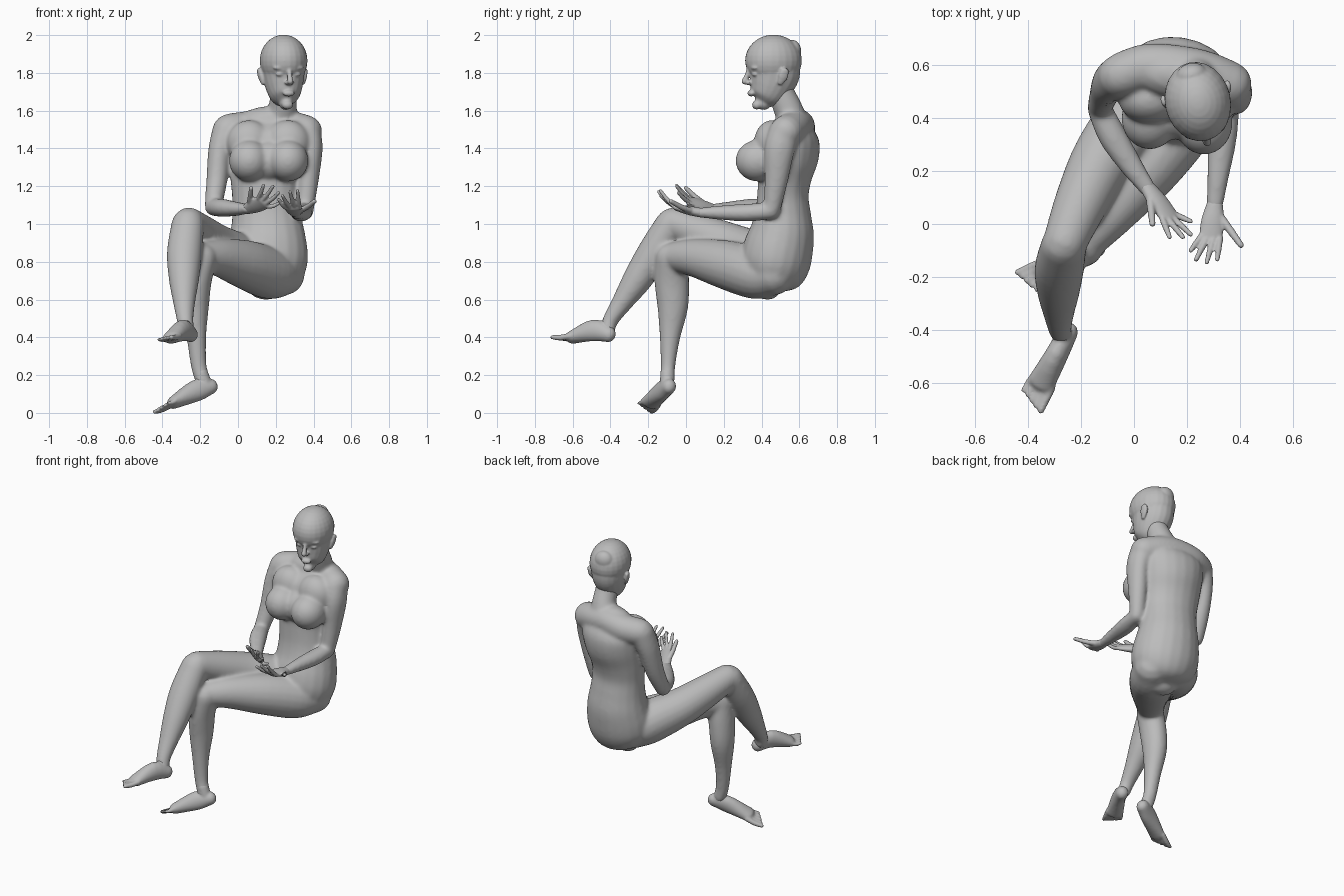
import bpy, bmesh, math
from mathutils import Vector, Matrix

default = bpy.data.objects.get("Cube")
if default:
    bpy.data.objects.remove(default)

clay = bpy.data.materials.new("clay grey")
clay.use_nodes = True
clay.diffuse_color = (.5, .5, .5, 1)
clay.node_tree.nodes["Principled BSDF"].inputs["Base Color"].default_value = clay.diffuse_color


def catmull(p, q, r, s, t):
    return .5 * (2 * q + (r - p) * t + (2 * p - 5 * q + 4 * r - s) * t ** 2 + (3 * q - p - 3 * r + s) * t ** 3)


def loft(bm, rows, side=(1, 0, 0), sides=20, steps=4):
    """Round-ended tube through rows of x, y, z, side radius and optional cross radius."""
    rows = [list(row) + [row[-1]] * (5 - len(row)) for row in rows]
    keys = [(Vector(row[:3]), Vector(row[3:])) for row in rows]
    keys = [keys[0]] + keys + [keys[-1]]
    path = []
    for i in range(len(keys) - 3):
        window = keys[i:i + 4]
        for k in range(steps):
            path.append([catmull(*[key[j] for key in window], k / steps) for j in (0, 1)])
    path.append(list(keys[-1]))
    first = (path[0][0] - path[1][0]).normalized()
    last = (path[-1][0] - path[-2][0]).normalized()

    def cap(end, direction):
        centre, radii = end
        angles = [math.radians(a) for a in (25, 50, 75)]
        return [[centre + direction * min(radii) * math.sin(a), radii * math.cos(a)] for a in angles]

    path = cap(path[0], first)[::-1] + path + cap(path[-1], last)
    loops = []
    for i, (centre, radii) in enumerate(path):
        along = (path[min(i + 1, len(path) - 1)][0] - path[max(i - 1, 0)][0]).normalized()
        across = Vector(side)
        across = (across - along * across.dot(along)).normalized()
        other = along.cross(across)
        loops.append([bm.verts.new(centre + across * radii.x * math.cos(a) + other * radii.y * math.sin(a))
                      for a in [math.tau * k / sides for k in range(sides)]])
    for lower, upper in zip(loops, loops[1:]):
        for k in range(sides):
            n = (k + 1) % sides
            bm.faces.new((lower[k], lower[n], upper[n], upper[k]))
    bm.faces.new(loops[0][::-1])
    bm.faces.new(loops[-1])


def ball(bm, centre, radii):
    matrix = Matrix.Translation(centre) @ Matrix.Diagonal(tuple(radii) + (1,))
    bmesh.ops.create_uvsphere(bm, u_segments=24, v_segments=16, radius=1, matrix=matrix)


def digit(bm, base, tip, radius):
    middle = base.lerp(tip, .5) - Vector((0, 0, .005))
    loft(bm, [(*base, radius), (*middle, radius * .95), (*tip, radius * .75)], side=(.6, .1, .7), sides=10)


def finish(bm, name, voxel, smoothing):
    """Fuse the overlapping parts into one skin and soften the joins."""
    bmesh.ops.recalc_face_normals(bm, faces=bm.faces)
    mesh = bpy.data.meshes.new(name)
    bm.to_mesh(mesh)
    bm.free()
    mesh.materials.append(clay)
    obj = bpy.data.objects.new(name, mesh)
    bpy.context.collection.objects.link(obj)
    remesh = obj.modifiers.new("blend parts", "REMESH")
    remesh.mode = "VOXEL"
    remesh.voxel_size = voxel
    remesh.use_smooth_shade = True
    soften = obj.modifiers.new("soften", "SMOOTH")
    soften.factor = .5
    soften.iterations = smoothing


def hand(name, wrist, knuckles, side, tips, thumb):
    """Palm with four fingers, listed from little to index, and a thumb."""
    bm = bmesh.new()
    wrist, knuckles, side = Vector(wrist), Vector(knuckles), Vector(side).normalized()
    loft(bm, [(*wrist, .031, .025), (*wrist.lerp(knuckles, .5), .044, .024), (*knuckles, .044, .015)], side)
    for i, tip in enumerate(tips):
        digit(bm, knuckles + side * (i * .024 - .036), Vector(tip), .0125)
    digit(bm, wrist.lerp(knuckles, .3) + side * .02, Vector(thumb), .016)
    finish(bm, name, .006, 2)


def foot(name, ankle, heel, instep, front, inner):
    """Foot with five toes; inner points towards the big toe."""
    bm = bmesh.new()
    heel, instep, front, inner = Vector(heel), Vector(instep), Vector(front), Vector(inner).normalized()
    loft(bm, [(*heel, .038, .042), (*instep, .043, .058), (*front, .053, .034)], inner)
    loft(bm, [(*ankle, .037), (*heel.lerp(instep, .3), .036)])
    ahead = (front - heel).normalized()
    for i in range(5):
        spread = inner * (i * .021 - .042)
        tip = front + spread * 1.15 + ahead * (.055 + i * .011)
        digit(bm, front + spread, tip, .013 + i * .001)
    finish(bm, name, .007, 5)


# Torso, from seat to collar
body = bmesh.new()
loft(body, [(.145, .435, .668, .1, .07), (.15, .45, .71, .175, .15), (.155, .47, .78, .212, .182),
            (.155, .487, .86, .215, .186), (.155, .507, .95, .2, .173), (.15, .513, 1.05, .182, .15),
            (.145, .513, 1.15, .178, .136), (.145, .523, 1.25, .188, .143), (.155, .54, 1.36, .205, .163),
            (.165, .557, 1.46, .21, .15), (.165, .565, 1.53, .18, .095)], side=(1, -.12, 0))
loft(body, [(-.045, .565, 1.5, .085), (.05, .595, 1.51, .088), (.17, .59, 1.525, .086),
            (.27, .57, 1.515, .085), (.36, .53, 1.49, .087)], side=(0, 0, 1))
# Chest
for x, y in ((.06, .4), (.265, .38)):
    ball(body, (x, y, 1.335), (.108, .118, .11))
    ball(body, (x, y + .075, 1.43), (.12, .095, .12))
ball(body, (.165, .43, 1.335), (.1, .11, .11))
# Neck
loft(body, [(.215, .57, 1.53, .1, .08), (.235, .54, 1.61, .077, .077), (.24, .507, 1.69, .069, .07),
            (.24, .49, 1.76, .066)])

# Left leg, planted
loft(body, [(.24, .46, .735, .115), (.165, .37, .74, .138), (.04, .21, .785, .13),
            (-.09, .05, .82, .102), (-.18, -.055, .825, .081)])
loft(body, [(-.19, -.075, .82, .08, .087), (-.215, -.075, .7, .076, .092), (-.225, -.07, .56, .071, .082),
            (-.22, -.085, .4, .052, .055), (-.208, -.095, .25, .042, .039), (-.185, -.1, .17, .041)])
foot("left_foot", (-.195, -.1, .21), (-.145, -.09, .14), (-.22, -.125, .118), (-.34, -.185, .056), (-.35, .85, -.3))

# Right leg, crossed over
loft(body, [(.07, .46, .77, .12), (.0, .4, .815, .135), (-.115, .25, .88, .12),
            (-.2, .08, .95, .102), (-.26, -.065, 1.005, .084)])
loft(body, [(-.265, -.08, 1.0, .087, .082), (-.283, -.17, .85, .094, .087), (-.286, -.255, .71, .081, .079),
            (-.285, -.335, .59, .06, .057), (-.28, -.4, .49, .044, .042), (-.27, -.415, .44, .041)])
foot("right_foot", (-.278, -.41, .47), (-.25, -.41, .415), (-.29, -.49, .437), (-.35, -.6, .4), (.85, -.4, .15))

# Left arm and upturned hand
loft(body, [(.36, .52, 1.485, .083), (.388, .495, 1.39, .06, .08), (.372, .478, 1.23, .055, .062),
            (.355, .455, 1.08, .047)])
loft(body, [(.355, .45, 1.07, .046), (.335, .32, 1.06, .054, .047), (.318, .18, 1.06, .042, .038),
            (.306, .07, 1.06, .032, .026)])
hand("left_hand", (.306, .075, 1.06), (.29, -.05, 1.085), (1, -.1, 0),
     [(.215, -.1, 1.13), (.235, -.135, 1.15), (.275, -.145, 1.17), (.315, -.135, 1.175)], (.405, -.08, 1.12))

# Right arm and half-turned hand
loft(body, [(-.055, .56, 1.495, .082), (-.095, .535, 1.39, .063, .075), (-.112, .495, 1.23, .056, .06),
            (-.13, .44, 1.1, .047)])
loft(body, [(-.13, .435, 1.09, .047), (-.08, .33, 1.085, .054, .048), (-.01, .22, 1.08, .044, .038),
            (.055, .13, 1.08, .032, .026)])
hand("right_hand", (.05, .14, 1.08), (.135, .025, 1.115), (-.7, -.2, .6),
     [(.215, .01, 1.11), (.215, -.04, 1.165), (.185, -.05, 1.2), (.135, -.05, 1.205)], (.07, .0, 1.19))
finish(body, "body", .0095, 14)

# Head: round skull over a tapering jaw
head = bmesh.new()
ball(head, (.24, .463, 1.865), (.125, .152, .137))
ball(head, (.24, .565, 1.915), (.06, .047, .06))
loft(head, [(.24, .405, 1.643, .038, .045), (.24, .42, 1.67, .074, .088), (.24, .443, 1.72, .096, .113),
            (.24, .465, 1.79, .11, .138), (.24, .465, 1.85, .115, .14)], steps=6)
# Nose, lips and chin
loft(head, [(.24, .332, 1.82, .014), (.24, .318, 1.785, .013), (.24, .306, 1.755, .017)])
ball(head, (.24, .328, 1.748), (.026, .02, .013))
ball(head, (.24, .342, 1.692), (.032, .02, .017))
ball(head, (.24, .372, 1.63), (.03, .025, .024))
# Brows, lids and ears on both sides
for sign in (-1, 1):
    ball(head, (.24 + sign * .043, .352, 1.827), (.04, .024, .014))
    ball(head, (.24 + sign * .044, .352, 1.792), (.024, .016, .011))
    loft(head, [(.24 + sign * .11, .475, 1.745, .009, .015), (.24 + sign * .12, .488, 1.78, .012, .026),
                (.24 + sign * .126, .497, 1.815, .011, .022)])
turn = Matrix.Rotation(math.radians(13), 3, "Z")
bmesh.ops.rotate(head, cent=(.24, .47, 1.8), matrix=turn, verts=head.verts)
finish(head, "head", .0055, 7)
